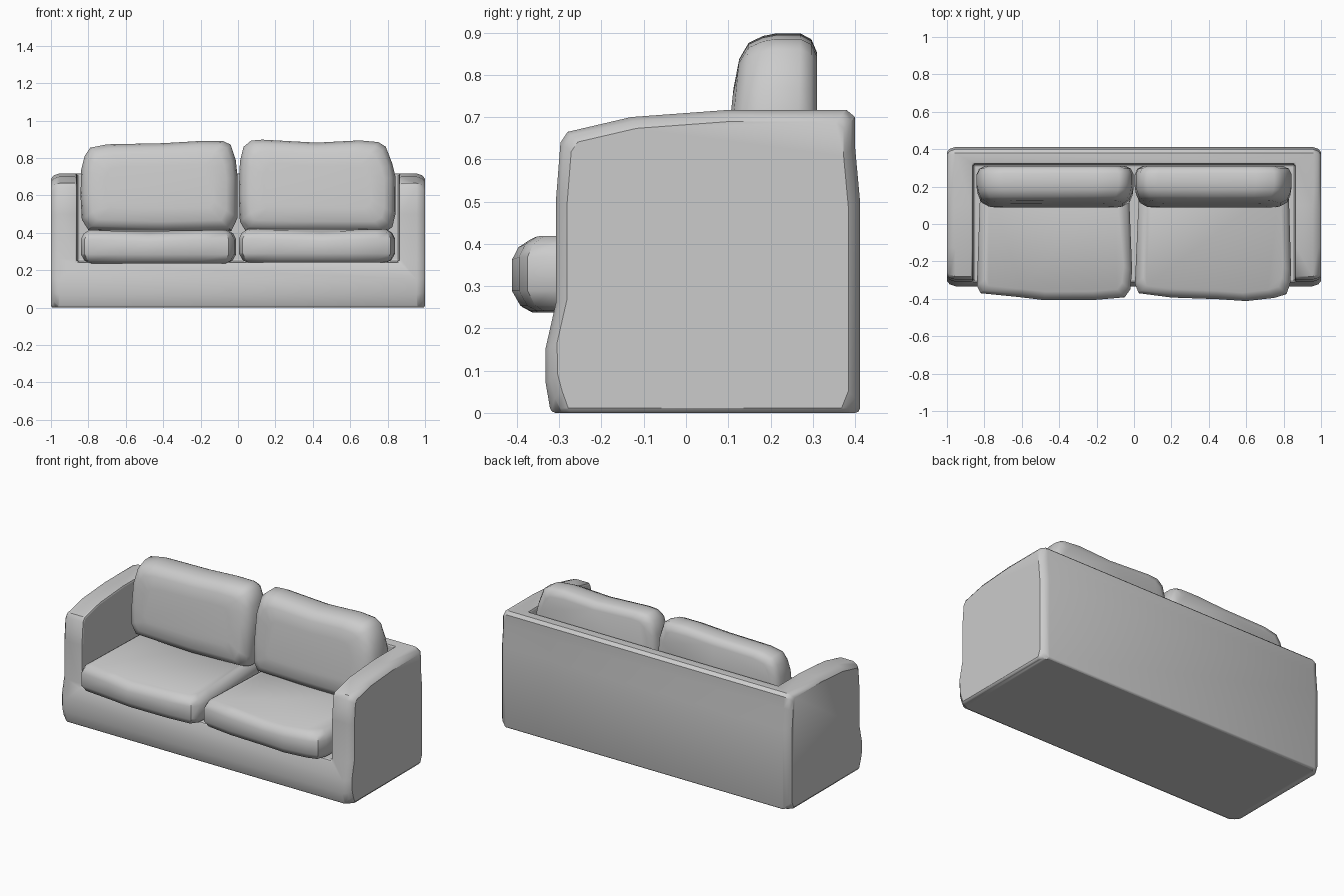
import bpy, bmesh

if "Cube" in bpy.data.objects:
    bpy.data.objects.remove(bpy.data.objects["Cube"])


def smooth(ob, angle=0.6):
    bpy.ops.object.select_all(action='DESELECT')
    ob.select_set(True)
    bpy.context.view_layer.objects.active = ob
    bpy.ops.object.shade_smooth_by_angle(angle=angle)


def loft(name, outline, rings, place):
    """Stack copies of an outline; each ring is (height, inset)."""
    us, vs = zip(*outline)
    cu, cv = (min(us) + max(us)) / 2, (min(vs) + max(vs)) / 2
    hu, hv = max(us) - cu, max(vs) - cv
    bm = bmesh.new()
    loops = []
    for w, inset in rings:
        su, sv = 1 - inset / hu, 1 - inset / hv
        loops.append([bm.verts.new(place(cu + (u - cu) * su, cv + (v - cv) * sv, w))
                      for u, v in outline])
    n = len(outline)
    for a, b in zip(loops, loops[1:]):
        for i in range(n):
            j = (i + 1) % n
            bm.faces.new((a[i], a[j], b[j], b[i]))
    bm.faces.new(loops[0])
    bm.faces.new(loops[-1])
    bmesh.ops.recalc_face_normals(bm, faces=bm.faces)
    me = bpy.data.meshes.new(name)
    bm.to_mesh(me)
    bm.free()
    ob = bpy.data.objects.new(name, me)
    bpy.context.collection.objects.link(ob)
    return ob


# Frame: side profile (y, z) run across the full width, chamfered at both ends
side = [(-.30, 0), (-.32, .025), (-.332, .07), (-.333, .15), (-.308, .26), (-.308, .5),
        (-.297, .64), (-.28, .665), (-.13, .70), (.10, .717), (.38, .717), (.40, .70),
        (.40, .63), (.412, .5), (.412, .025), (.39, 0)]
half = [(1.0, .028), (.985, .01), (.955, 0)]
ends = [(-x, i) for x, i in half] + half[::-1]
# keep the base standing on the floor while the ends are inset
frame = loft("frame", side, ends,
             lambda y, z, x: (x, y, z if z > .03 else max(0, z - .028)))

# Seat well cut out between the arms
bpy.ops.mesh.primitive_cube_add(size=1, location=(0, -.34, .845))
cutter = bpy.context.object
cutter.name = "seat_well_cutter"
cutter.scale = (1.72, 1.32, 1.2)
cutter.hide_render = True
cutter.hide_set(True)
cut = frame.modifiers.new("well", 'BOOLEAN')
cut.operation = 'DIFFERENCE'
cut.object = cutter
cut.solver = 'EXACT'
bev = frame.modifiers.new("soft_edges", 'BEVEL')
bev.width = .02
bev.segments = 2
bev.limit_method = 'ANGLE'
bev.angle_limit = 1.05
smooth(frame)

# Seat cushions: plan outlines (x, y) with a bowed front
seat_left = [(-.84, -.33), (-.82, -.37), (-.62, -.39), (-.48, -.407), (-.2, -.405),
             (-.05, -.392), (-.02, -.35), (-.01, -.25), (-.03, .25), (-.06, .29),
             (-.79, .29), (-.82, .25)]
seat_right = [(.005, -.32), (.025, -.37), (.2, -.393), (.45, -.402), (.6, -.412),
              (.75, -.395), (.815, -.375), (.835, -.32), (.84, -.25), (.825, .25),
              (.80, .29), (.06, .29), (.03, .25)]
for name, outline, dz, mid in (("seat_cushion_left", seat_left, 0, -.45),
                               ("seat_cushion_right", seat_right, .004, .44)):
    def place(x, y, z, dz=dz, mid=mid):
        # rim of the top sags a little in the middle of the front
        sag = max(0, 1 - abs(x - mid) / .3) if .35 < z < .42 and y < -.3 else 0
        return (x, y, z + dz - .015 * sag)
    smooth(loft(name, outline, [(.237, .045), (.25, .02), (.285, 0), (.365, 0),
                                (.395, .015), (.415, .045)], place))

# Back cushions: front outlines (x, z), leaning slightly back at the top
back_left = [(-.80, .415), (-.835, .47), (-.842, .6), (-.838, .74), (-.82, .81), (-.79, .855),
             (-.70, .873), (-.4, .879), (-.2, .891), (-.08, .89), (-.04, .872), (-.012, .79),
             (-.002, .7), (-.002, .48), (-.035, .41), (-.4, .40)]
back_right = [(.04, .41), (.01, .46), (.004, .6), (.01, .78), (.03, .86), (.07, .893),
              (.13, .898), (.42, .882), (.65, .894), (.75, .885), (.79, .86), (.825, .77),
              (.842, .7), (.842, .5), (.825, .43), (.78, .40), (.4, .40)]
for name, outline in (("back_cushion_left", back_left), ("back_cushion_right", back_right)):
    def place(x, z, y):
        return (x, y + .1 * (z - .65) * (.31 - y) / .2, z)
    smooth(loft(name, outline, [(.10, .13), (.107, .06), (.128, .022), (.165, .006), (.20, 0),
                                (.265, 0), (.295, .014), (.31, .045)], place), .8)
